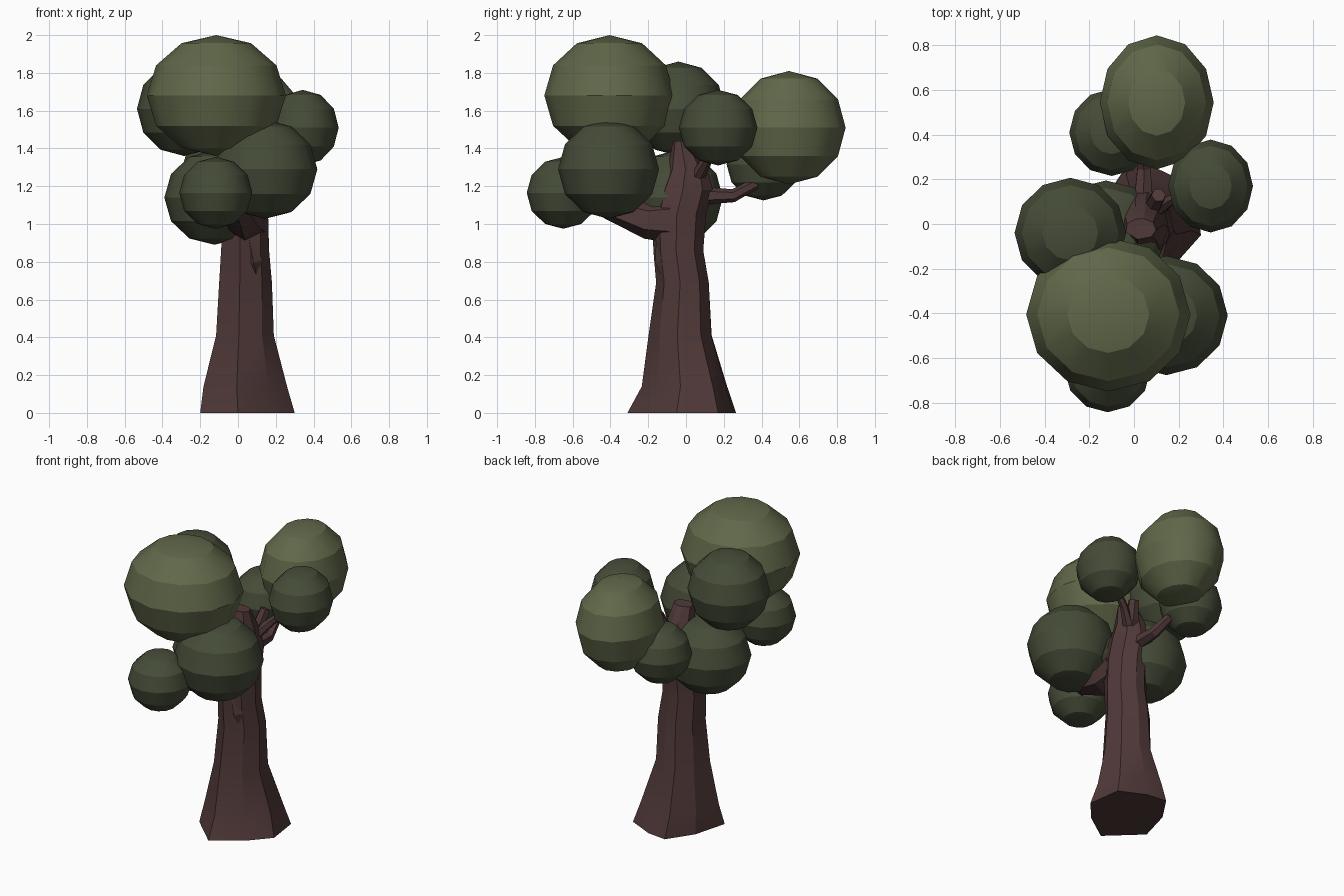
import bpy, bmesh, math
from mathutils import Vector

cube = bpy.data.objects.get("Cube")
if cube:
    bpy.data.objects.remove(cube, do_unlink=True)


def material(name, rgb):
    m = bpy.data.materials.new(name)
    m.use_nodes = True
    m.diffuse_color = (*rgb, 1)
    for n in m.node_tree.nodes:
        if n.type == 'BSDF_PRINCIPLED':
            n.inputs["Base Color"].default_value = (*rgb, 1)
            n.inputs["Roughness"].default_value = 0.9
    return m


BARK = material("bark_brown", (0.08, 0.041, 0.04))
LIGHT = material("light_leaf_green", (0.118, 0.138, 0.067))
DARK = material("dark_leaf_green", (0.060, 0.072, 0.039))


def add_object(name, bm, mat):
    bmesh.ops.recalc_face_normals(bm, faces=bm.faces)
    me = bpy.data.meshes.new(name)
    bm.to_mesh(me)
    bm.free()
    me.materials.append(mat)
    ob = bpy.data.objects.new(name, me)
    bpy.context.collection.objects.link(ob)
    return ob


def loft(name, rings, mat):
    """Skin a list of equal-length point rings and cap both ends."""
    bm = bmesh.new()
    loops = [[bm.verts.new(p) for p in ring] for ring in rings]
    n = len(loops[0])
    for a, b in zip(loops, loops[1:]):
        for i in range(n):
            j = (i + 1) % n
            bm.faces.new((a[i], a[j], b[j], b[i]))
    bm.faces.new(loops[0])
    bm.faces.new(loops[-1])
    return add_object(name, bm, mat)


def branch(name, path, radii, sides=6):
    """Tapered limb following a path."""
    pts = [Vector(p) for p in path]
    rings = []
    for i, p in enumerate(pts):
        d = (pts[min(i + 1, len(pts) - 1)] - pts[max(i - 1, 0)]).normalized()
        side = d.cross(Vector((0, 0, 1))).normalized()
        up = side.cross(d)
        rings.append([p + radii[i] * (math.cos(t) * side + math.sin(t) * up)
                      for t in (math.tau * (k + 0.5) / sides for k in range(sides))])
    return loft(name, rings, BARK)


def foliage(name, centre, radius, mat):
    """Squashed ball of leaves with crisp horizontal bands."""
    bm = bmesh.new()
    bmesh.ops.create_uvsphere(bm, u_segments=12, v_segments=6, radius=1)
    for f in bm.faces:
        f.smooth = True
    for e in bm.edges:
        e.smooth = abs(e.verts[0].co.z - e.verts[1].co.z) > 0.01
    bmesh.ops.scale(bm, vec=radius, verts=bm.verts)
    ob = add_object(name, bm, mat)
    ob.location = centre
    return ob


# Trunk: flared root outline fading into a round section
ROOT = [(0, -.31), (.18, -.185), (.3, -.05), (.27, .17),
        (.1, .25), (-.03, .265), (-.14, .1), (-.2, -.12)]
ROOT_C, ROOT_R = (0.05, -0.0225), (0.25, 0.2875)
# z, x min, x max, y min, y max, roundness
SECTIONS = [(0.00, -.200, .300, -.310, .265, 0.0),
            (0.14, -.185, .260, -.235, .220, 0.2),
            (0.41, -.120, .190, -.200, .140, 0.5),
            (0.69, -.105, .180, -.160, .125, 0.7),
            (0.86, -.095, .165, -.175, .095, 0.8),
            (1.05, -.085, .160, -.180, .110, 0.9),
            (1.18, -.080, .155, -.150, .145, 1.0),
            (1.29, -.060, .130, -.100, .115, 1.0),
            (1.44, -.040, .100, -.070, .025, 1.0)]
rings = []
for z, x0, x1, y0, y1, rnd in SECTIONS:
    ring = []
    for px, py in ROOT:
        v = Vector(((px - ROOT_C[0]) / ROOT_R[0], (py - ROOT_C[1]) / ROOT_R[1]))
        v = v.lerp(v.normalized(), rnd)
        ring.append(((x0 + x1) / 2 + v.x * (x1 - x0) / 2,
                     (y0 + y1) / 2 + v.y * (y1 - y0) / 2, z))
    rings.append(ring)
trunk = loft("trunk", rings, BARK)
bpy.context.view_layer.objects.active = trunk
trunk.select_set(True)
bpy.ops.object.shade_smooth_by_angle(angle=math.radians(20))

# Branches
branch("front_branch", [(.04, -.08, 1.02), (.035, -.2, 1.02), (0, -.45, 1.10), (-.05, -.6, 1.15)],
       [.12, .10, .055, .03])
branch("back_branch", [(.04, .06, 1.15), (.045, .25, 1.15), (.02, .38, 1.22)], [.05, .035, .028])
branch("upper_stub", [(.05, .02, 1.20), (.09, .09, 1.30), (.11, .13, 1.40)], [.05, .04, .033])
branch("side_twig", [(.06, .04, 1.22), (.17, .11, 1.34), (.3, .16, 1.45)], [.04, .025, .02])
branch("bark_knot", [(.105, -.10, .69), (.085, -.125, .80), (.07, -.13, .93)], [.01, .04, .03], 4)

# Foliage balls
foliage("crown_foliage", (-.115, -.405, 1.68), (.368, .345, .32), LIGHT)
foliage("back_foliage", (.102, .545, 1.51), (.255, .30, .30), LIGHT)
foliage("front_left_foliage", (.145, -.41, 1.29), (.275, .267, .262), DARK)
foliage("front_low_foliage", (-.118, -.65, 1.165), (.193, .193, .19), DARK)
foliage("right_low_foliage", (-.125, -.055, 1.14), (.265, .25, .25), DARK)
foliage("right_high_foliage", (-.285, -.04, 1.61), (.25, .247, .25), DARK)
foliage("left_foliage", (.343, .17, 1.51), (.19, .208, .20), DARK)
foliage("back_low_foliage", (-.10, .41, 1.315), (.19, .195, .19), DARK)
